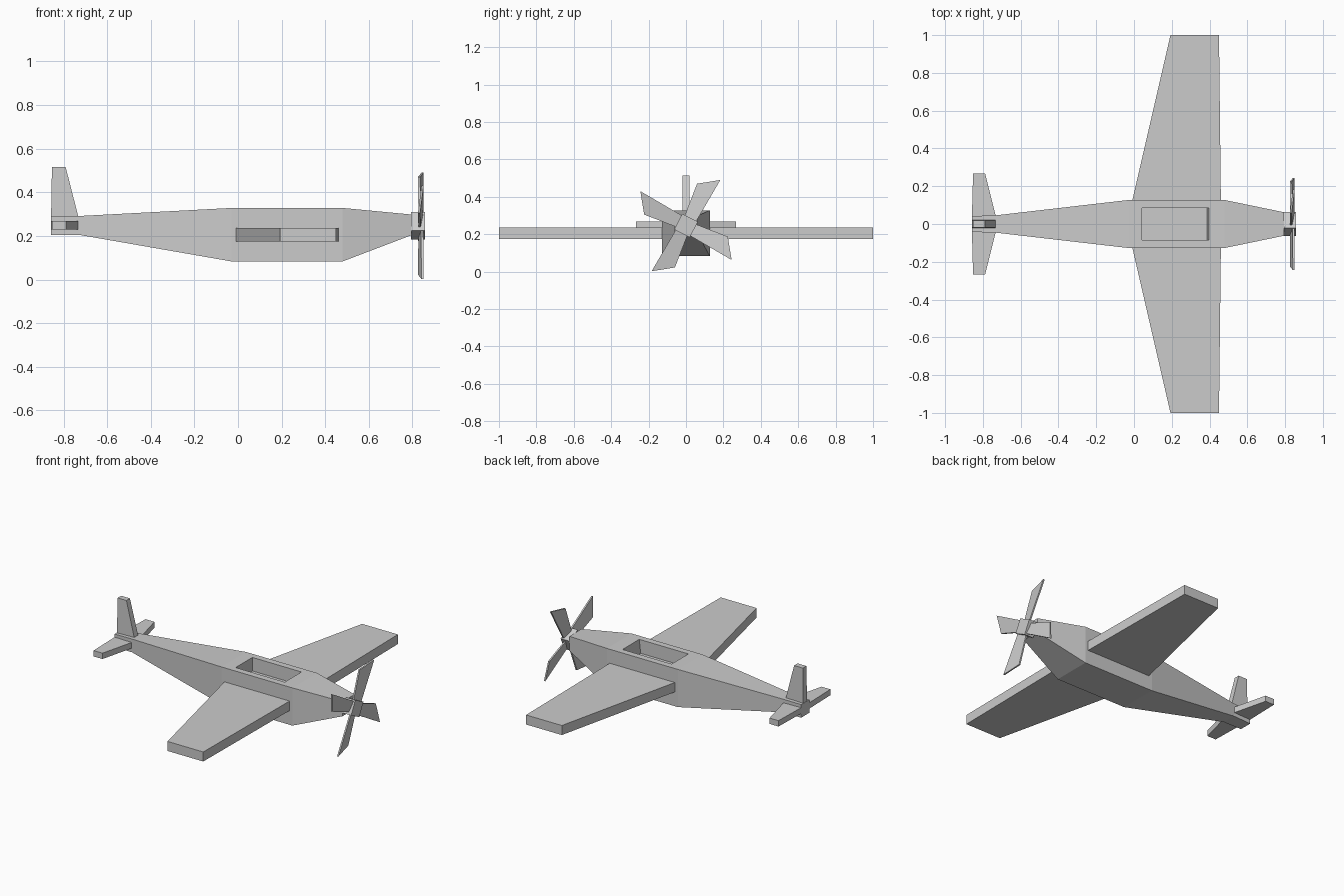
import bpy, bmesh
from math import radians
from mathutils import Matrix

if "Cube" in bpy.data.objects:
    bpy.data.objects.remove(bpy.data.objects["Cube"])


def make_object(name, bm):
    bmesh.ops.recalc_face_normals(bm, faces=bm.faces)
    mesh = bpy.data.meshes.new(name)
    bm.to_mesh(mesh)
    bm.free()
    obj = bpy.data.objects.new(name, mesh)
    bpy.context.collection.objects.link(obj)
    return obj


def loft(name, rings, matrix=Matrix()):
    """Skin a series of equal-length point rings and cap both ends."""
    bm = bmesh.new()
    loops = [[bm.verts.new(matrix @ Matrix.Translation(p).translation) for p in r] for r in rings]
    n = len(loops[0])
    for a, b in zip(loops, loops[1:]):
        for i in range(n):
            j = (i + 1) % n
            bm.faces.new((a[i], a[j], b[j], b[i]))
    bm.faces.new(loops[0])
    bm.faces.new(loops[-1])
    return make_object(name, bm)


def x_ring(x, w, z0, z1):
    return [(x, -w, z0), (x, w, z0), (x, w, z1), (x, -w, z1)]


def y_ring(y, x0, x1, z0, z1):
    return [(x0, y, z0), (x1, y, z0), (x1, y, z1), (x0, y, z1)]


def z_ring(z, x0, x1, w):
    return [(x0, -w, z), (x1, -w, z), (x1, w, z), (x0, w, z)]


# Fuselage, including the straight tail block
fuselage = loft("fuselage", [
    x_ring(-0.858, 0.042, 0.203, 0.288),
    x_ring(-0.73, 0.046, 0.205, 0.291),
    x_ring(-0.03, 0.127, 0.083, 0.328),
    x_ring(0.48, 0.127, 0.083, 0.328),
    x_ring(0.795, 0.062, 0.203, 0.298),
])

# Open cockpit with a slightly sloped front wall
cutter = loft("cockpit_cutter", [
    z_ring(0.24, 0.043, 0.386, 0.086),
    z_ring(0.40, 0.043, 0.405, 0.086),
])
cutter.hide_render = True
cutter.hide_set(True)
cut = fuselage.modifiers.new("cockpit", 'BOOLEAN')
cut.operation = 'DIFFERENCE'
cut.solver = 'EXACT'
cut.object = cutter

# Wings and horizontal tail on both sides
for side, s in (("right", -1), ("left", 1)):
    loft(side + "_wing", [
        y_ring(s * 0.12, -0.01, 0.46, 0.175, 0.237),
        y_ring(s * 1.0, 0.193, 0.45, 0.175, 0.237),
    ])
    loft(side + "_tailplane", [
        y_ring(s * 0.038, -0.858, -0.731, 0.23, 0.268),
        y_ring(s * 0.267, -0.852, -0.788, 0.23, 0.268),
    ])

# Tail fin
loft("tail_fin", [
    z_ring(0.28, -0.857, -0.73, 0.02),
    z_ring(0.515, -0.853, -0.79, 0.018),
])

# Propeller: square hub and four skewed, pitched blades
axis = Matrix.Translation((0.838, 0, 0.246))
loft("propeller_hub", [
    [axis @ Matrix.Rotation(radians(-27), 4, 'X') @ Matrix.Translation(p).translation for p in x_ring(x, 0.047, -0.047, 0.047)]
    for x in (-0.045, 0.02)
])
t = 0.005
for k in range(4):
    turn = axis @ Matrix.Rotation(radians(-27 + 90 * k), 4, 'X')
    outline = [
        ((-0.03, 0.04), (0.038, 0.04), 0.006),
        ((-0.049, 0.226), (0.053, 0.301), 0.008),
    ]
    rings = []
    for (y0, z0), (y1, z1), p in outline:
        rings.append([(-p - t, y0, z0), (p - t, y1, z1), (p + t, y1, z1), (-p + t, y0, z0)])
    loft(f"propeller_blade_{k + 1}", rings, turn)
